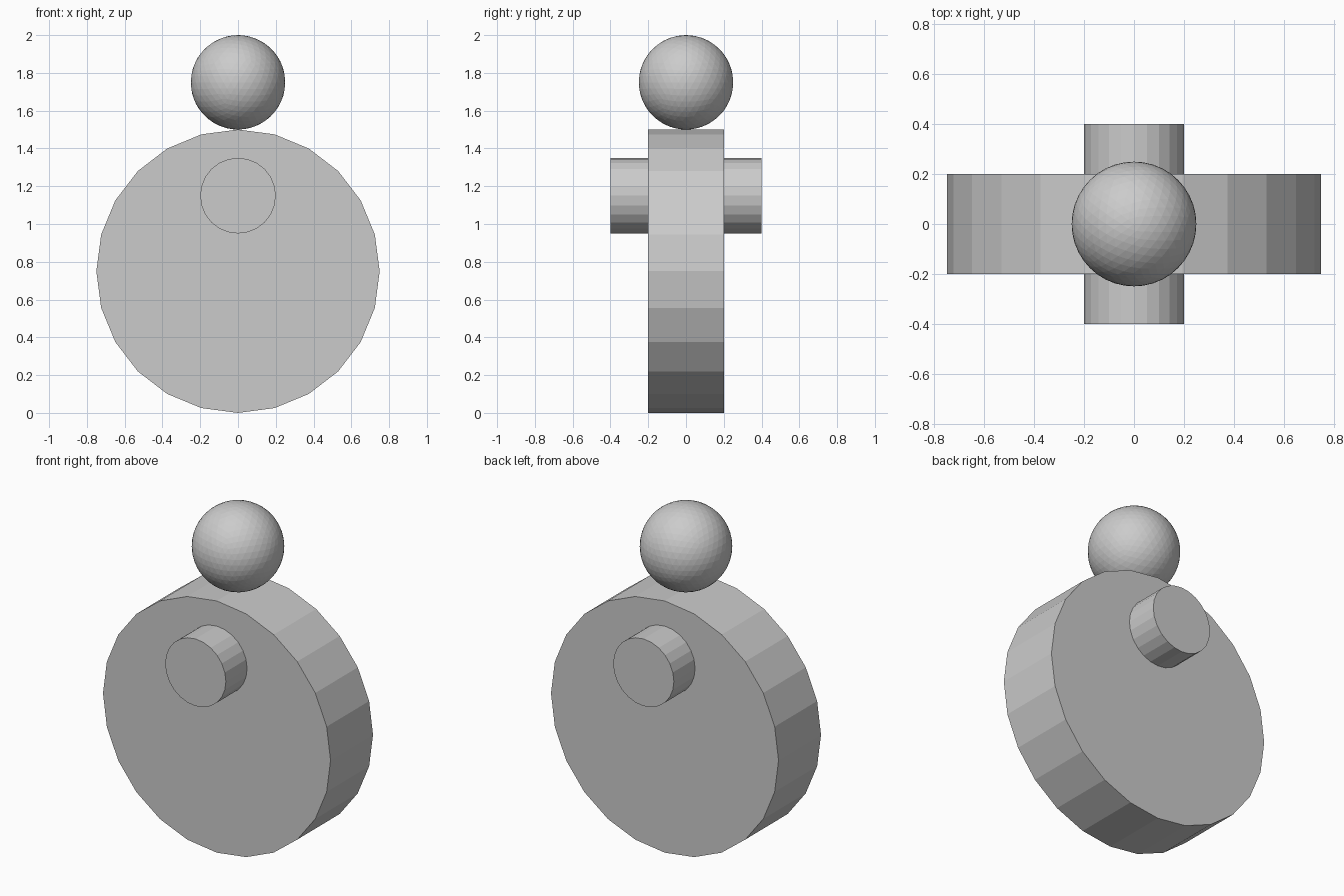
import bpy
import math

if "Cube" in bpy.data.objects:
    bpy.data.objects.remove(bpy.data.objects["Cube"])


def cylinder_y(name, radius, depth, z):
    """24-sided cylinder lying along y, with a vertex at the top."""
    bpy.ops.mesh.primitive_cylinder_add(
        vertices=24, radius=radius, depth=depth,
        location=(0, 0, z), rotation=(math.pi / 2, 0, 0))
    bpy.context.object.name = name


# Large upright disc
cylinder_y("body_disc", 0.75, 0.4, 0.75)

# Axle passing through the disc, showing on both faces
cylinder_y("axle", 0.2, 0.8, 1.15)

# Faceted ball resting on top
bpy.ops.mesh.primitive_ico_sphere_add(subdivisions=4, radius=0.25, location=(0, 0, 1.75))
bpy.context.object.name = "top_ball"
